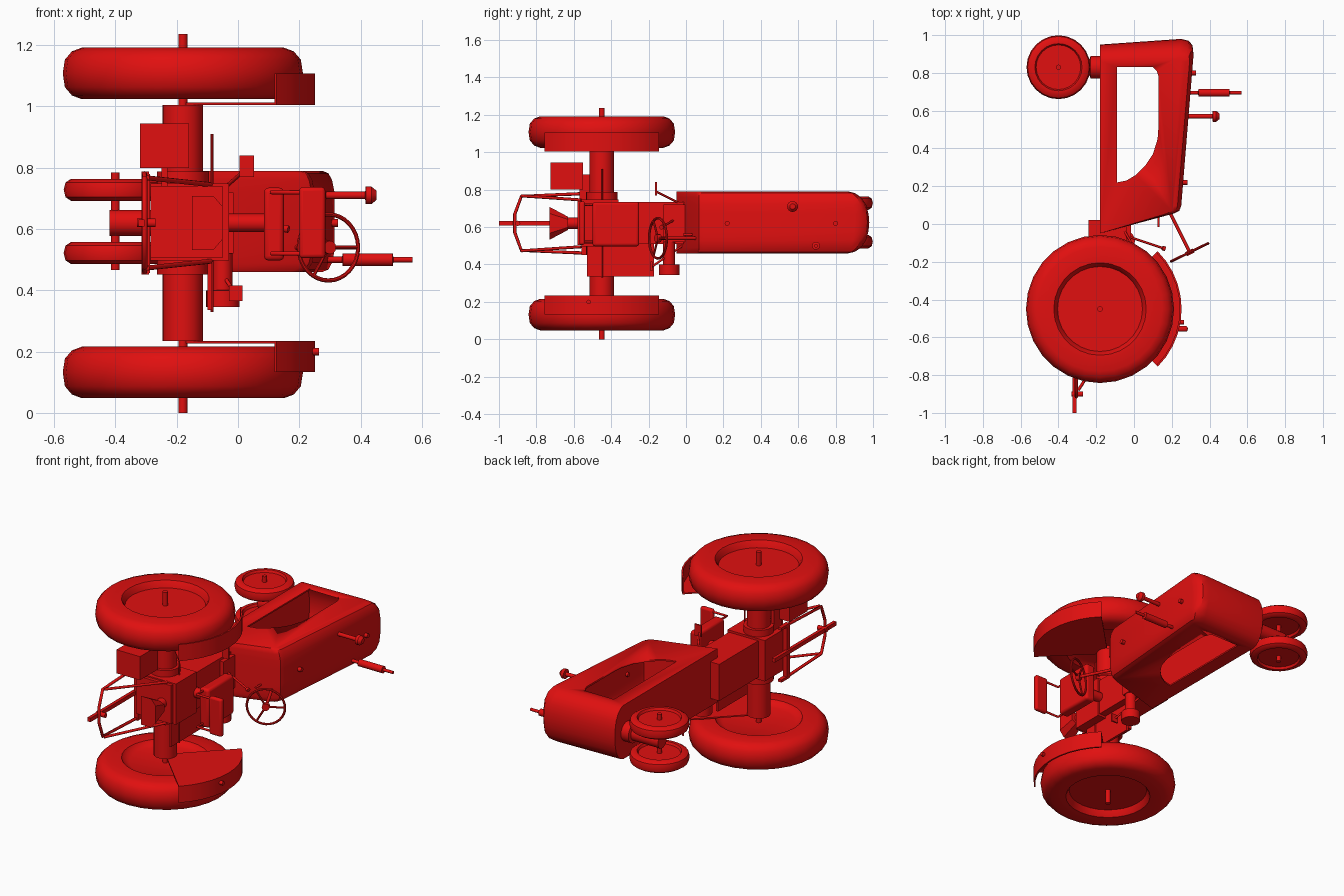
import bpy, bmesh, math
from mathutils import Vector

if "Cube" in bpy.data.objects:
    bpy.data.objects.remove(bpy.data.objects["Cube"])

red = bpy.data.materials.new("red paint")
red.diffuse_color = (0.75, 0.005, 0.005, 1)
red.use_nodes = True
red.node_tree.nodes["Principled BSDF"].inputs["Base Color"].default_value = red.diffuse_color
MID = 0.62  # tractor lies on its side: up is +x, front is +y, middle plane z = 0.62


def finish(name, bm, angle=35):
    bmesh.ops.recalc_face_normals(bm, faces=bm.faces[:])
    me = bpy.data.meshes.new(name)
    bm.to_mesh(me)
    bm.free()
    me.materials.append(red)
    ob = bpy.data.objects.new(name, me)
    bpy.context.collection.objects.link(ob)
    bpy.ops.object.select_all(action='DESELECT')
    ob.select_set(True)
    bpy.context.view_layer.objects.active = ob
    bpy.ops.object.shade_smooth_by_angle(angle=math.radians(angle))
    return ob


def loft(name, rings, closed=False):
    """Skin rings of points; cap the ends unless the rings form a loop."""
    bm = bmesh.new()
    vs = [[bm.verts.new(p) for p in r] for r in rings]
    n = len(rings[0])
    pairs = list(zip(vs, vs[1:])) + ([(vs[-1], vs[0])] if closed else [])
    for a, b in pairs:
        for i in range(n):
            bm.faces.new((a[i], a[(i + 1) % n], b[(i + 1) % n], b[i]))
    if not closed:
        bm.faces.new(vs[0])
        bm.faces.new(vs[-1])
    return finish(name, bm)


def prism(name, pts, z0, z1):
    return loft(name, [[(x, y, z) for x, y in pts] for z in (z0, z1)])


def box(name, x0, x1, y0, y1, z0, z1, bevel=0):
    ob = prism(name, [(x0, y0), (x1, y0), (x1, y1), (x0, y1)], z0, z1)
    if bevel:
        m = ob.modifiers.new("round", 'BEVEL')
        m.width, m.segments = bevel, 3
    return ob


def turned(name, origin, axis, prof, n=16):
    """Turn (distance along axis, radius) pairs around an axis."""
    o, q = Vector(origin), Vector(axis).to_track_quat('Z', 'Y')
    return loft(name, [[o + q @ Vector((r * math.cos(2 * math.pi * i / n),
                                        r * math.sin(2 * math.pi * i / n), d))
                        for i in range(n)] for d, r in prof])


def rod(name, a, b, r, n=12):
    d = Vector(b) - Vector(a)
    return turned(name, a, d, [(0, r), (d.length, r)], n)


def tube(name, pts, r):
    cu = bpy.data.curves.new(name, 'CURVE')
    cu.dimensions, cu.bevel_depth, cu.bevel_resolution = '3D', r, 2
    cu.use_fill_caps = True
    sp = cu.splines.new('POLY')
    sp.points.add(len(pts) - 1)
    for p, c in zip(sp.points, pts):
        p.co = (*c, 1)
    cu.materials.append(red)
    ob = bpy.data.objects.new(name, cu)
    bpy.context.collection.objects.link(ob)


# Hood: hollow shell with rounded nose and an opening through both sides
side = [(-.18, -.05), (.21, .055), (.24, .07), (.25, .095), (.315, .9),
        (.31, .945), (.29, .97), (.25, .98), (-.18, .95)]
half = [(.46, .15, .04), (.468, .4, .02), (.49, .66, .008), (.53, .87, 0), (.58, .97, 0)]
layers = half + [(.625, 1, 0)] + [(1.25 - z, f, d) for z, f, d in reversed(half)]
hood = loft("hood", [[(x - (d if x > .2 else 0), y if y < .85 else .85 + (y - .85) * f, z)
                      for x, y in side] for z, f, d in layers])
opening = prism("opening_cutter", [(-.09, .22), (-.04, .23), (.01, .26), (.06, .31), (.1, .37),
                                   (.125, .45), (.13, .52), (.13, .78), (.12, .81), (.1, .83),
                                   (-.09, .83)], .3, .95)
opening.hide_render = True
opening.hide_set(True)
m = hood.modifiers.new("shell", 'SOLIDIFY')
m.thickness, m.offset = .012, -1
m = hood.modifiers.new("opening", 'BOOLEAN')
m.object, m.operation, m.solver = opening, 'DIFFERENCE', 'EXACT'

# Rear wheels, fenders and axle
AX = (-.18, -.45)
for s, tag in ((-1, "left"), (1, "right")):
    zc = MID + s * .488
    turned(f"rear_wheel_{tag}", (*AX, zc), (0, 0, s),
           [(-.055, .02), (-.055, .2), (-.07, .235), (-.084, .245), (-.084, .33), (-.072, .362),
            (-.045, .385), (0, .392), (.045, .385), (.072, .362), (.084, .33), (.084, .245),
            (.07, .235), (.045, .225), (.045, .02)], 28)
    arc = [math.radians(-45 + 9 * i) for i in range(11)]

    def ring(r):
        return [(AX[0] + r * math.cos(a), AX[1] + r * math.sin(a)) for a in arc]
    z_in, z_out = MID + s * .385, MID + s * .487
    prism(f"fender_side_{tag}", [AX] + ring(.43), z_in, z_in + s * .008)
    prism(f"fender_top_{tag}", ring(.432) + ring(.422)[::-1], z_in, z_out)
    rod(f"axle_housing_{tag}", (*AX, MID + s * .1), (*AX, MID + s * .385), .066, 20)
    rod(f"axle_collar_{tag}", (*AX, MID + s * .08), (*AX, MID + s * .168), .085, 20)
rod("rear_axle", (*AX, 0), (*AX, 1.236), .015)

# Front wheels, axle and pedestal
for s, tag in ((-1, "left"), (1, "right")):
    turned(f"front_wheel_{tag}", (-.4, .83, MID + .005 + s * .103), (0, 0, s),
           [(-.022, .01), (-.022, .118), (-.036, .125), (-.036, .145), (-.024, .163), (0, .169),
            (.024, .163), (.036, .145), (.036, .125), (.022, .118), (.022, .01)], 24)
rod("front_axle", (-.4, .83, .467), (-.4, .83, .785), .014)
turned("front_pedestal", (-.42, .83, MID), (1, 0, 0),
       [(0, .043), (.185, .043), (.19, .06), (.245, .06)], 20)

# Transmission and rear housing
box("transmission", -.24, -.04, -.5, .02, .51, .735)
prism("rear_housing", [(-.285, -.56), (-.03, -.56), (-.03, -.36), (-.285, -.36)], .497, .748)
box("rear_plate", -.285, -.05, -.58, -.555, .505, .74)
box("clutch_housing", -.16, -.015, -.12, .02, .52, .72)

# Power shaft shield and shaft
def shield_ring(y, h, x0, x1):
    return [(x0, y, MID - h), (x1 - .03, y, MID - h), (x1, y, MID - h * .6),
            (x1, y, MID + h * .6), (x1 - .03, y, MID + h), (x0, y, MID + h)]
loft("shaft_shield", [shield_ring(-.73, .088, -.15, -.05), shield_ring(-.63, .035, -.13, -.06)])
rod("power_shaft", (-.11, -.65, MID), (-.11, -.55, MID), .03)

# Drawbar and hitch frame
box("drawbar", -.325, -.305, -1, -.4, MID - .012, MID + .012)
tube("hitch_frame", [(-.305, -.52, .46), (-.305, -.88, .475), (-.305, -.915, .57),
                     (-.305, -.915, .67), (-.305, -.88, .765), (-.305, -.52, .78)], .009)
for s, tag in ((-1, "left"), (1, "right")):
    tube(f"hitch_brace_{tag}", [(-.09, -.56, MID + s * .125), (-.295, -.88, MID + s * .147)], .008)
    box(f"hitch_bracket_{tag}", -.315, -.29, -.56, -.48, MID + s * .16 - .008, MID + s * .16 + .008)
box("hitch_crossbar", -.315, -.288, -.56, -.53, .457, .78)
rod("hitch_pin", (-.33, -.9, MID), (-.27, -.9, MID), .014)

# Seat with backrest
rod("seat_post", (-.05, -.36, MID), (.1, -.36, MID), .03)
box("seat_cushion", .085, .15, -.5, -.25, .497, .735, .015)
box("seat_back", .2, .285, -.57, -.54, .505, .737, .012)
for z in (.52, .72):
    tube("seat_back_bracket", [(.11, -.45, z), (.11, -.555, z), (.22, -.555, z)], .007)

# Steering wheel, spokes and column
hub, ax = Vector((.295, -.15, .54)), Vector((.21, -.43, 0)).normalized()
q = ax.to_track_quat('Z', 'Y')


def circle(i, n, R):
    return q @ Vector((R * math.cos(2 * math.pi * i / n), R * math.sin(2 * math.pi * i / n), 0))


rings = []
for i in range(32):
    d = circle(i, 32, 1)
    rings.append([hub + d * (.108 + .007 * math.cos(t * math.pi / 4)) + ax * .007 * math.sin(t * math.pi / 4)
                  for t in range(8)])
loft("steering_wheel", rings, closed=True)
for i in range(3):
    rod("steering_spoke", hub, hub + circle(i, 3, .108), .006, 8)
rod("steering_hub", hub - ax * .012, hub + ax * .012, .022)
rod("steering_column", (.19, .06, .54), hub, .009)

# Exhaust, air intake and caps
turned("exhaust", (.28, .695, .5), (1, 0, 0),
       [(0, .01), (.06, .01), (.062, .021), (.225, .021), (.227, .009), (.29, .009)])
turned("air_intake", (.26, .57, .71), (1, 0, 0),
       [(0, .012), (.155, .012), (.157, .029), (.175, .029), (.192, .015)])
for x, y in ((.3, .8), (.255, .22)):
    rod("filler_cap", (x - .02, y, MID), (x + .027, y, MID), .013)

# Toolbox, foot plate, pulley, pedals and levers
box("toolbox", -.32, -.16, -.725, -.55, .8, .945)
box("toolbox_arm", -.25, -.23, -.57, -.5, .74, .88)
box("foot_plate", -.1, -.085, -.53, -.17, .335, .51)
turned("belt_pulley", (-.05, -.09, .345), (0, 0, 1), [(0, .055), (.055, .055), (.056, .032), (.18, .032)], 20)
box("left_pedal", -.03, .015, -.19, -.18, .365, .415)
box("right_pedal", .005, .052, -.165, -.155, .77, .84)
rod("left_pedal_arm", (-.01, -.18, .39), (-.08, -.02, .5), .006)
rod("right_pedal_arm", (.02, -.16, .79), (-.06, -.02, .72), .006)
rod("cross_rod", (-.085, -.45, .33), (-.085, -.45, .91), .005, 8)
rod("gear_lever", (-.05, -.06, .64), (.16, -.13, .6), .006)
rod("gear_knob", (.15, -.127, .602), (.165, -.132, .599), .012)
rod("throttle_lever", (.13, .05, .56), (.13, -.015, .56), .006)
rod("fender_lamp", (.24, -.52, .2), (.265, -.52, .2), .012)
